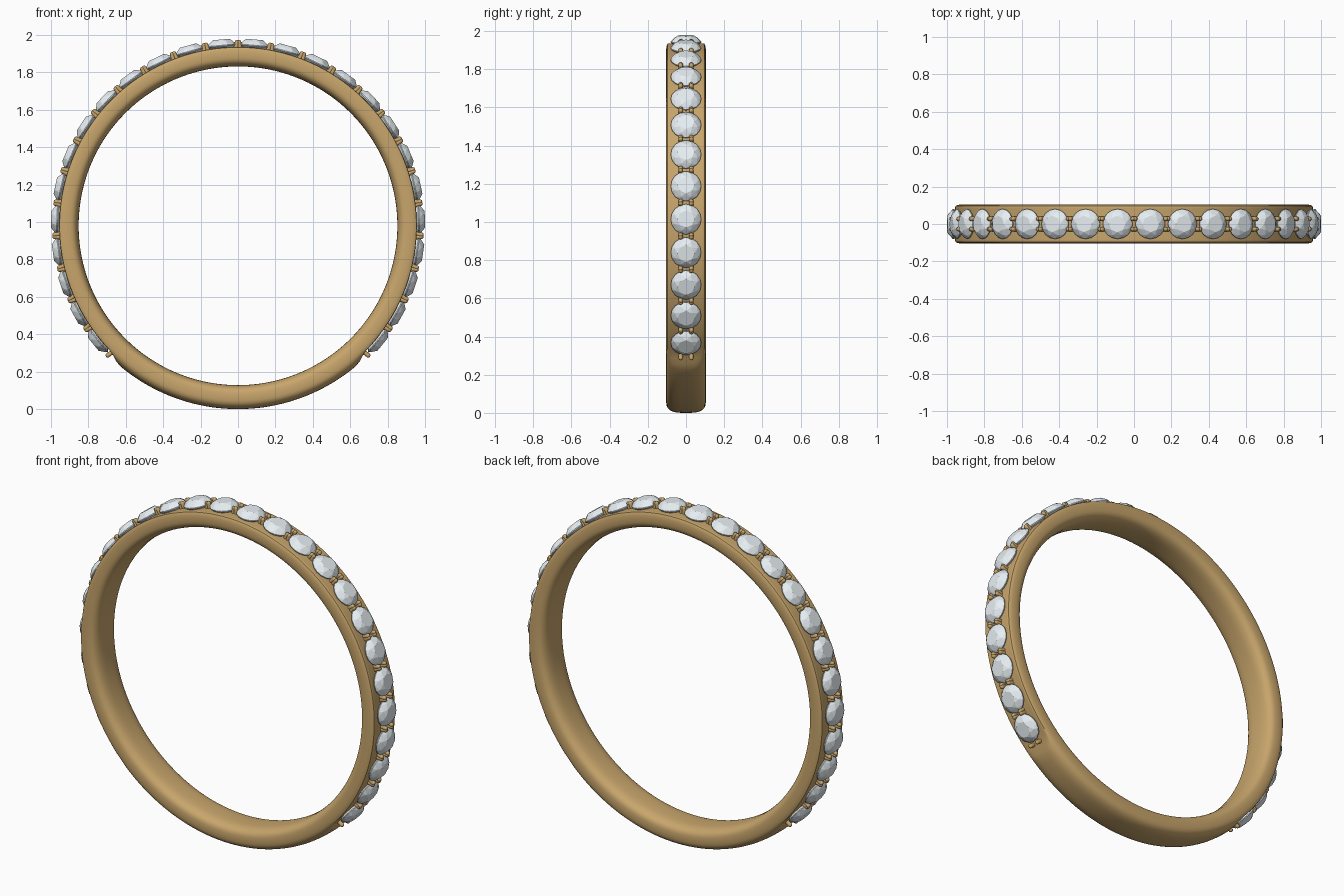
import bpy, bmesh, math
from mathutils import Vector, Matrix

if "Cube" in bpy.data.objects:
    bpy.data.objects.remove(bpy.data.objects["Cube"])

CZ = 0.98                      # height of the ring centre
STEP = 10.35                   # angle between stones, degrees
PER_SIDE = 13


def material(name, col):
    m = bpy.data.materials.new(name)
    m.diffuse_color = (*col, 1)
    m.use_nodes = True
    m.node_tree.nodes["Principled BSDF"].inputs["Base Color"].default_value = m.diffuse_color
    return m


gold = material("gold", (0.58, 0.38, 0.15))
clear = material("clear_stone", (0.80, 0.86, 0.89))


def finish(bm, name, mat, smooth):
    bmesh.ops.recalc_face_normals(bm, faces=bm.faces)
    for f in bm.faces:
        f.smooth = smooth
    me = bpy.data.meshes.new(name)
    bm.to_mesh(me)
    bm.free()
    me.materials.append(mat)
    ob = bpy.data.objects.new(name, me)
    bpy.context.collection.objects.link(ob)
    return ob


def frame(deg):
    """Local x = along the ring, y = across it, z = outward; origin at ring centre."""
    a = math.radians(deg)      # measured from the top
    return Matrix.Translation((0, 0, CZ)) @ Matrix.Rotation(a, 4, 'Y')


# Band: rounded section swept round, flattened where the stones sit
def build_band():
    bm = bmesh.new()
    n, m = 180, 40
    rings = []
    for i in range(n):
        deg = -180 + 360 * i / n
        t = min(max((abs(deg) - 134) / 6, 0), 1)
        limit = 0.956 + 0.024 * t * t * (3 - 2 * t)
        ring = []
        for j in range(m):
            p = 2 * math.pi * j / m
            c, s = math.cos(p), math.sin(p)
            y = 0.104 * math.copysign(abs(c) ** (2 / 3), c)
            r = 0.916 + 0.064 * math.copysign(abs(s) ** (2 / 3), s)
            ring.append(bm.verts.new(frame(deg) @ Vector((0, y, min(r, limit)))))
        rings.append(ring)
    for i in range(n):
        a, b = rings[i], rings[(i + 1) % n]
        for j in range(m):
            k = (j + 1) % m
            bm.faces.new((a[j], a[k], b[k], b[j]))
    ob = finish(bm, "band", gold, True)
    bpy.context.view_layer.objects.active = ob
    ob.select_set(True)
    bpy.ops.object.shade_smooth_by_angle(angle=math.radians(35))


# Stone: brilliant cut made as a convex hull of its facet corners
def build_stone_mesh():
    bm = bmesh.new()
    for count, r, z, turn in ((8, 0.044, 1.0, 0), (8, 0.065, 0.987, 0.5),
                              (16, 0.08, 0.969, 0), (16, 0.08, 0.964, 0), (1, 0, 0.9, 0)):
        for k in range(count):
            a = 2 * math.pi * (k + turn) / count
            bm.verts.new((r * math.cos(a), r * math.sin(a), z))
    bmesh.ops.convex_hull(bm, input=bm.verts)
    bmesh.ops.dissolve_limit(bm, angle_limit=0.01, verts=bm.verts, edges=bm.edges)
    return bm


# Prong: rounded peg leaning towards its stone
def add_prong(bm, m, side, y):
    base = m @ Vector((side * 0.096, y, 0.93))
    tip = m @ Vector((side * 0.094, y * 0.95, 0.977))
    axis = tip - base
    rot = axis.to_track_quat('Z', 'Y').to_matrix().to_4x4()
    bmesh.ops.create_cone(bm, segments=10, radius1=0.012, radius2=0.012, depth=axis.length,
                          matrix=Matrix.Translation((base + tip) / 2) @ rot)
    bmesh.ops.create_uvsphere(bm, u_segments=10, v_segments=8, radius=0.0125,
                              matrix=Matrix.Translation(tip) @ rot)


build_band()
stone = finish(build_stone_mesh(), "stone", clear, False)
prongs = bmesh.new()
angles = [s * STEP * (k + 0.5) for k in range(PER_SIDE) for s in (-1, 1)]
for i, deg in enumerate(angles):
    ob = stone if i == 0 else bpy.data.objects.new("stone", stone.data)
    if i:
        bpy.context.collection.objects.link(ob)
    ob.matrix_world = frame(deg)
    for side in (-1, 1):
        for y in (-0.029, 0.029):
            add_prong(prongs, frame(deg), side, y)
finish(prongs, "prongs", gold, True)
